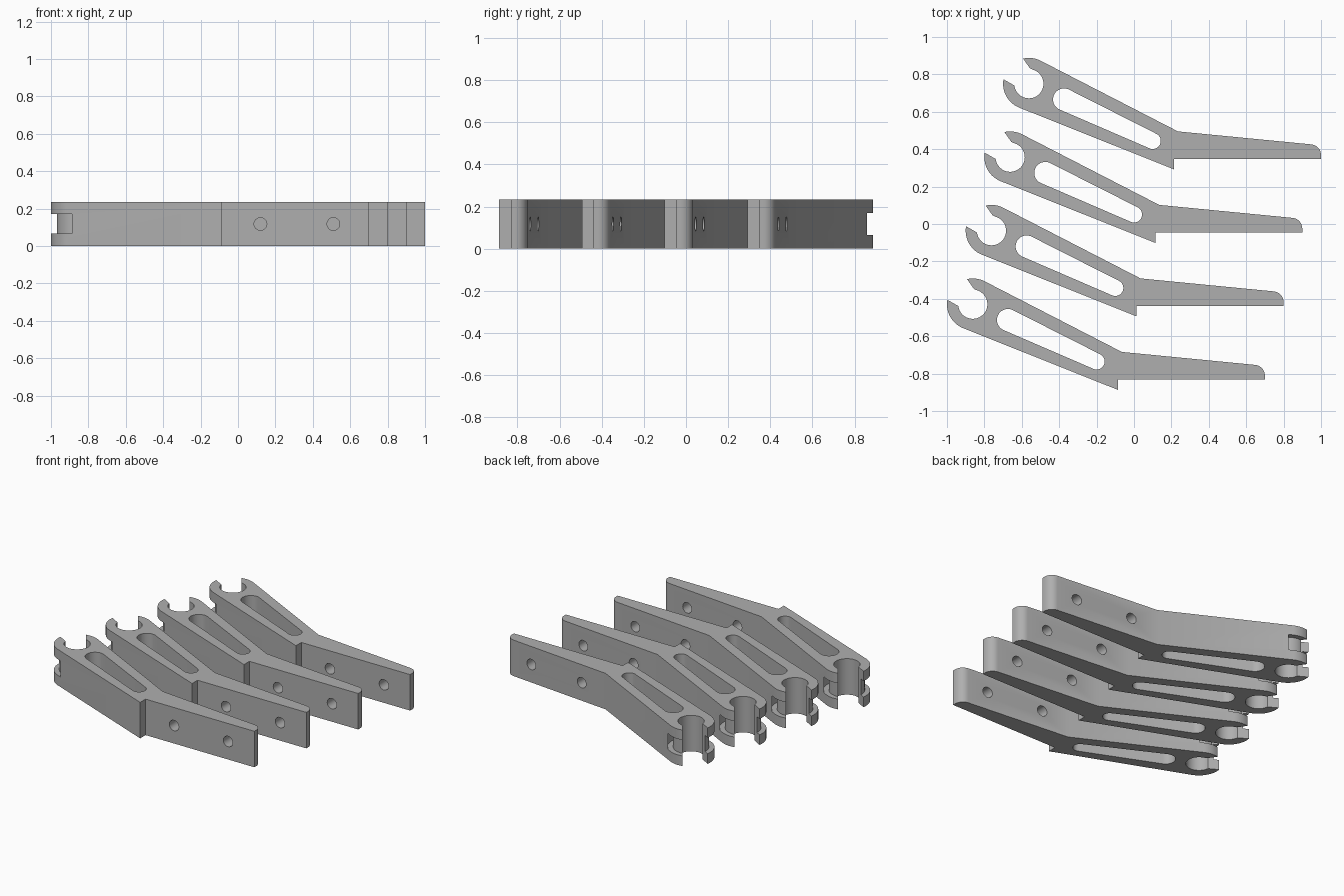
import bpy, bmesh
from math import radians, cos, sin, pi
from mathutils import Vector, Matrix

cube = bpy.data.objects.get("Cube")
if cube:
    bpy.data.objects.remove(cube)

HEIGHT = 0.235
MID = HEIGHT / 2
HOOK = (-0.562, 0.752)       # centre of the open hook
R_OUT, R_IN = 0.138, 0.078

grey = bpy.data.materials.new("plain_grey")
grey.use_nodes = True
colour = (0.43, 0.43, 0.43, 1)
grey.diffuse_color = colour
grey.node_tree.nodes["Principled BSDF"].inputs["Base Color"].default_value = colour


def arc(centre, r, a0, a1, n):
    angles = [radians(a0 + (a1 - a0) * i / n) for i in range(n + 1)]
    return [(centre[0] + r * cos(a), centre[1] + r * sin(a)) for a in angles]


def make_object(name, bm):
    bmesh.ops.recalc_face_normals(bm, faces=bm.faces)
    mesh = bpy.data.meshes.new(name)
    bm.to_mesh(mesh)
    bm.free()
    mesh.materials.append(grey)
    obj = bpy.data.objects.new(name, mesh)
    bpy.context.collection.objects.link(obj)
    return obj


def prism(name, points, z0, z1):
    bm = bmesh.new()
    face = bm.faces.new([bm.verts.new((x, y, z0)) for x, y in points])
    new = bmesh.ops.extrude_face_region(bm, geom=[face])["geom"]
    verts = [v for v in new if isinstance(v, bmesh.types.BMVert)]
    bmesh.ops.translate(bm, verts=verts, vec=(0, 0, z1 - z0))
    return make_object(name, bm)


def cut(obj, cutter):
    cutter.hide_render = True
    mod = obj.modifiers.new("cut", "BOOLEAN")
    mod.operation, mod.solver, mod.object = "DIFFERENCE", "EXACT", cutter
    bpy.context.view_layer.objects.active = obj
    bpy.ops.object.modifier_apply(modifier=mod.name)
    bpy.data.objects.remove(cutter)


# Side outline: hook, sloping body and flat mounting arm
outline = arc(HOOK, R_OUT, 248, 170, 14)
outline += arc(HOOK, R_IN, 187, 435, 36)
outline += [(-0.556, 0.834)]
outline += arc(HOOK, R_OUT, 103, 62.5, 8)
outline += [(0.235, 0.497)]
outline += arc((0.942, 0.37), 0.058, 84, 0, 8)
outline += [(1.0, 0.35), (0.214, 0.35), (0.214, 0.294)]
bracket = prism("bracket_1", outline, 0, HEIGHT)

# Tapered slot through the sloping body
slot = arc((-0.374, 0.668), 0.059, 67, 245, 16)
slot += arc((0.1, 0.446), 0.043, 245, 427, 16)
cut(bracket, prism("slot_cutter", slot, -0.1, HEIGHT + 0.1))

# Ring groove around the hook
bm = bmesh.new()
z0, z1 = 0.066, 0.17
corners = [(0.106, z0), (0.141, z0), (0.141, z1), (0.106, z1)]
verts = [bm.verts.new((HOOK[0] + r, HOOK[1], z)) for r, z in corners]
edges = [bm.edges.new((verts[i], verts[(i + 1) % 4])) for i in range(4)]
bmesh.ops.spin(bm, geom=verts + edges, cent=(*HOOK, 0), axis=(0, 0, 1),
               angle=2 * pi, steps=64, use_merge=True)
bmesh.ops.remove_doubles(bm, verts=bm.verts, dist=0.0001)
cut(bracket, make_object("groove_cutter", bm))

# Two screw holes across the arm
for x in (0.42, 0.81):
    bm = bmesh.new()
    place = Matrix.Translation((x, 0.42, MID)) @ Matrix.Rotation(pi / 2, 4, "X")
    bmesh.ops.create_cone(bm, cap_ends=True, segments=32, radius1=0.034,
                          radius2=0.034, depth=0.5, matrix=place)
    cut(bracket, make_object("hole_cutter", bm))

# Smooth the round walls, keep the edges sharp
bpy.ops.object.select_all(action="DESELECT")
bracket.select_set(True)
bpy.context.view_layer.objects.active = bracket
bpy.ops.object.shade_smooth_by_angle(angle=radians(25))

# Four matching brackets in a staggered row
start, step = Vector((-0.3, -1.181, 0)), Vector((0.1, 0.393, 0))
bracket.location = start
for i in range(1, 4):
    twin = bracket.copy()
    twin.name = f"bracket_{i + 1}"
    twin.location = start + step * i
    bpy.context.collection.objects.link(twin)
